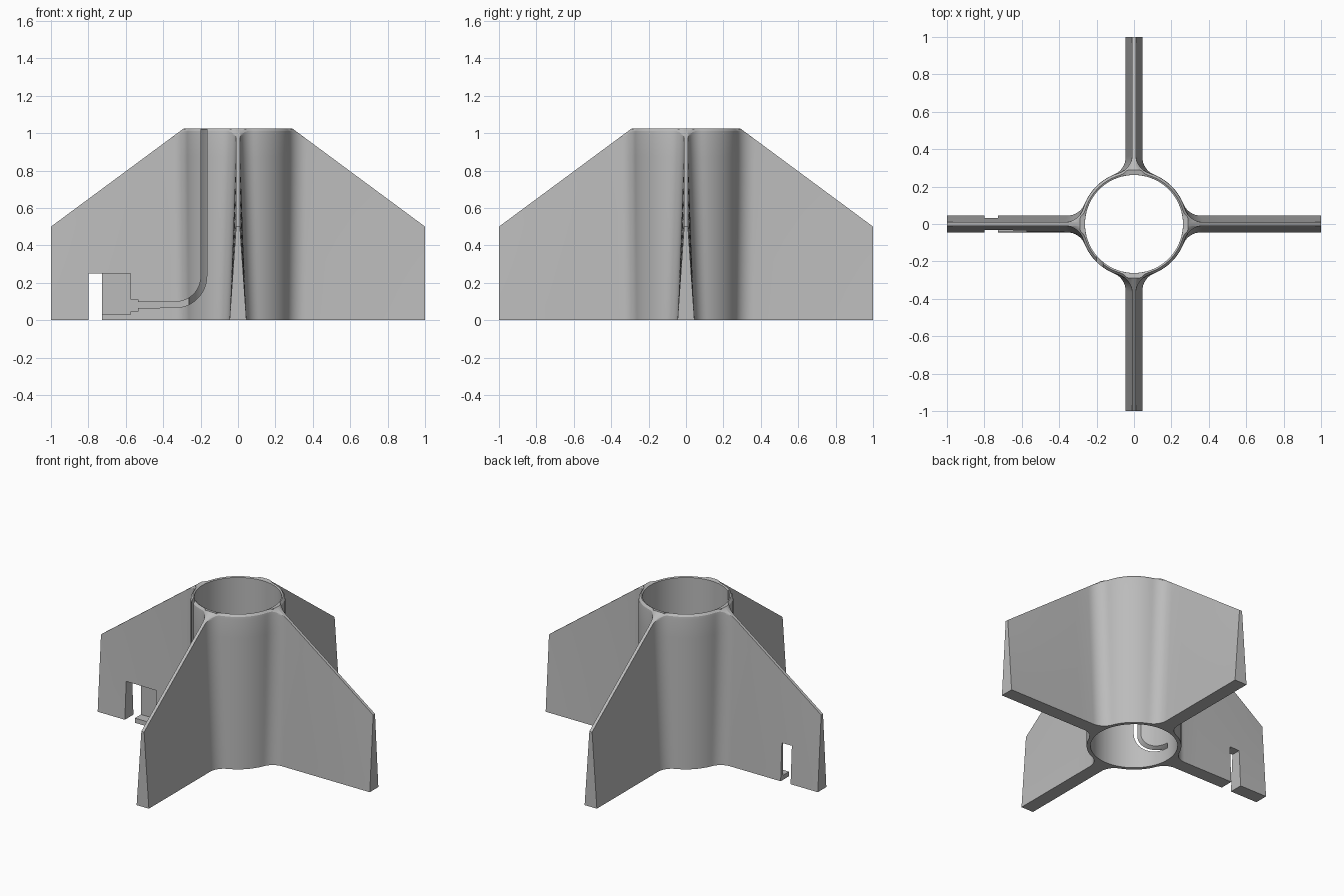
import bpy, bmesh
from math import sin, cos, pi, atan2, sqrt, hypot

if "Cube" in bpy.data.objects:
    bpy.data.objects.remove(bpy.data.objects["Cube"])

R_OUT, R_IN, FILLET, TOP = 0.285, 0.262, 0.1, 1.025
LEVELS, CHORD, ARC = 8, 6, 8

grey = bpy.data.materials.new("plain grey")
grey.use_nodes = True
colour = (0.5, 0.5, 0.5, 1)
grey.diffuse_color = colour
grey.node_tree.nodes["Principled BSDF"].inputs["Base Color"].default_value = colour


def make_object(name, bm):
    bmesh.ops.recalc_face_normals(bm, faces=bm.faces)
    mesh = bpy.data.meshes.new(name)
    bm.to_mesh(mesh)
    bm.free()
    obj = bpy.data.objects.new(name, mesh)
    bpy.context.collection.objects.link(obj)
    mesh.materials.append(grey)
    return obj


def top_height(x, y):
    """Swept-back upper edge of the fins."""
    reach = max(abs(x), abs(y))
    return min(TOP, TOP - (reach - 0.29) * (TOP - 0.5) / 0.71)


def outline(t):
    """Plan of tube, fillets and four fins; fins thin from t=0 to t=1."""
    h = 0.045 - 0.035 * t
    cy = h + FILLET
    cx = sqrt((R_OUT + FILLET) ** 2 - cy ** 2)
    a = atan2(cy, cx)
    half = [(1 + (cx - 1) * i / CHORD, h) for i in range(CHORD)]
    for i in range(ARC + 1):
        phi = 1.5 * pi + (a - pi / 2) * i / ARC
        half.append((cx + FILLET * cos(phi), cy + FILLET * sin(phi)))
    for i in range(1, ARC):
        b = a + (pi / 4 - a) * i / ARC
        half.append((R_OUT * cos(b), R_OUT * sin(b)))
    middle = [(R_OUT * cos(pi / 4), R_OUT * sin(pi / 4))]
    quarter = half + middle + [(y, x) for x, y in reversed(half)]
    points = []
    for c, s in ((1, 0), (0, 1), (-1, 0), (0, -1)):
        points += [(x * c - y * s, x * s + y * c) for x, y in quarter]
    return points


# Fin can body: stacked outlines, rounded lip, then the bore
bm = bmesh.new()
rings = []
for i in range(LEVELS + 1):
    t = i / LEVELS
    ring = []
    for x, y in outline(t):
        lip = max(0, min(1, (0.36 - hypot(x, y)) / 0.07))
        ring.append((x, y, t * (top_height(x, y) - 0.03 * lip)))
    rings.append(ring)
for step in (0.4, 1):
    ring = []
    for x, y in outline(1):
        r = hypot(x, y)
        lip = max(0, min(1, (0.36 - r) / 0.07))
        k = 1 - 0.014 * lip * step ** 2 / r
        ring.append((x * k, y * k, top_height(x, y) - 0.03 * lip * (1 - step) ** 1.5))
    rings.append(ring)
shoulder, bore_top, bore_bottom = [], [], []
for x, y, z in rings[-1]:
    r = hypot(x, y)
    k = min(1, 0.29 / r)
    shoulder.append((x * k, y * k, top_height(x * k, y * k)))
    bore_top.append((x * R_IN / r, y * R_IN / r, TOP - 0.005))
for x, y, z in rings[0]:
    r = hypot(x, y)
    bore_bottom.append((x * R_IN / r, y * R_IN / r, 0))
rings += [shoulder, bore_top, bore_bottom]
loops = [[bm.verts.new(p) for p in ring] for ring in rings]
n = len(loops[0])
for lower, upper in zip(loops, loops[1:] + loops[:1]):
    for i in range(n):
        j = (i + 1) % n
        bm.faces.new((lower[i], lower[j], upper[j], upper[i]))
bmesh.ops.remove_doubles(bm, verts=bm.verts, dist=0.0002)
bmesh.ops.triangulate(bm, faces=bm.faces)
body = make_object("finned_tube", bm)


def prism(name, points, y0, y1):
    """Cutter made from an x-z outline pushed along y."""
    bm = bmesh.new()
    face = bm.faces.new([bm.verts.new((x, y0, z)) for x, z in points])
    moved = bmesh.ops.extrude_face_region(bm, geom=[face])["geom"]
    verts = [g for g in moved if isinstance(g, bmesh.types.BMVert)]
    bmesh.ops.translate(bm, verts=verts, vec=(0, y1 - y0, 0))
    obj = make_object(name, bm)
    obj.hide_render = True
    return obj


def box(x0, x1, z0, z1):
    return [(x0, z0), (x1, z0), (x1, z1), (x0, z1)]


def bend(radius):
    return [(-0.335 + radius * sin(a), 0.235 - radius * cos(a))
            for a in [pi / 2 * i / 12 for i in range(13)]]


# Wire channel, equipment pocket and open slot in one fin
channel = ([(-0.55, 0.065)] + bend(0.168) + [(-0.167, 1.2), (-0.198, 1.2)]
           + bend(0.137)[::-1] + [(-0.55, 0.096)])
cutters = [
    prism("channel_cutter", channel, -0.5, 0.004),
    prism("connector_cutter", box(-0.59, -0.535, 0.045, 0.11), -0.5, 0.012),
    prism("pocket_cutter", box(-0.76, -0.575, 0.03, 0.25), -0.5, 0.02),
    prism("slot_cutter", box(-0.8, -0.727, -0.1, 0.2502), -0.5, 0.5),
]
bpy.context.view_layer.objects.active = body
for cutter in cutters:
    mod = body.modifiers.new(cutter.name, "BOOLEAN")
    mod.operation = "DIFFERENCE"
    mod.solver = "EXACT"
    mod.object = cutter
    bpy.ops.object.modifier_apply(modifier=mod.name)
    bpy.data.objects.remove(cutter)

bpy.ops.object.select_all(action="DESELECT")
body.select_set(True)
bpy.ops.object.shade_smooth_by_angle(angle=pi / 6)
